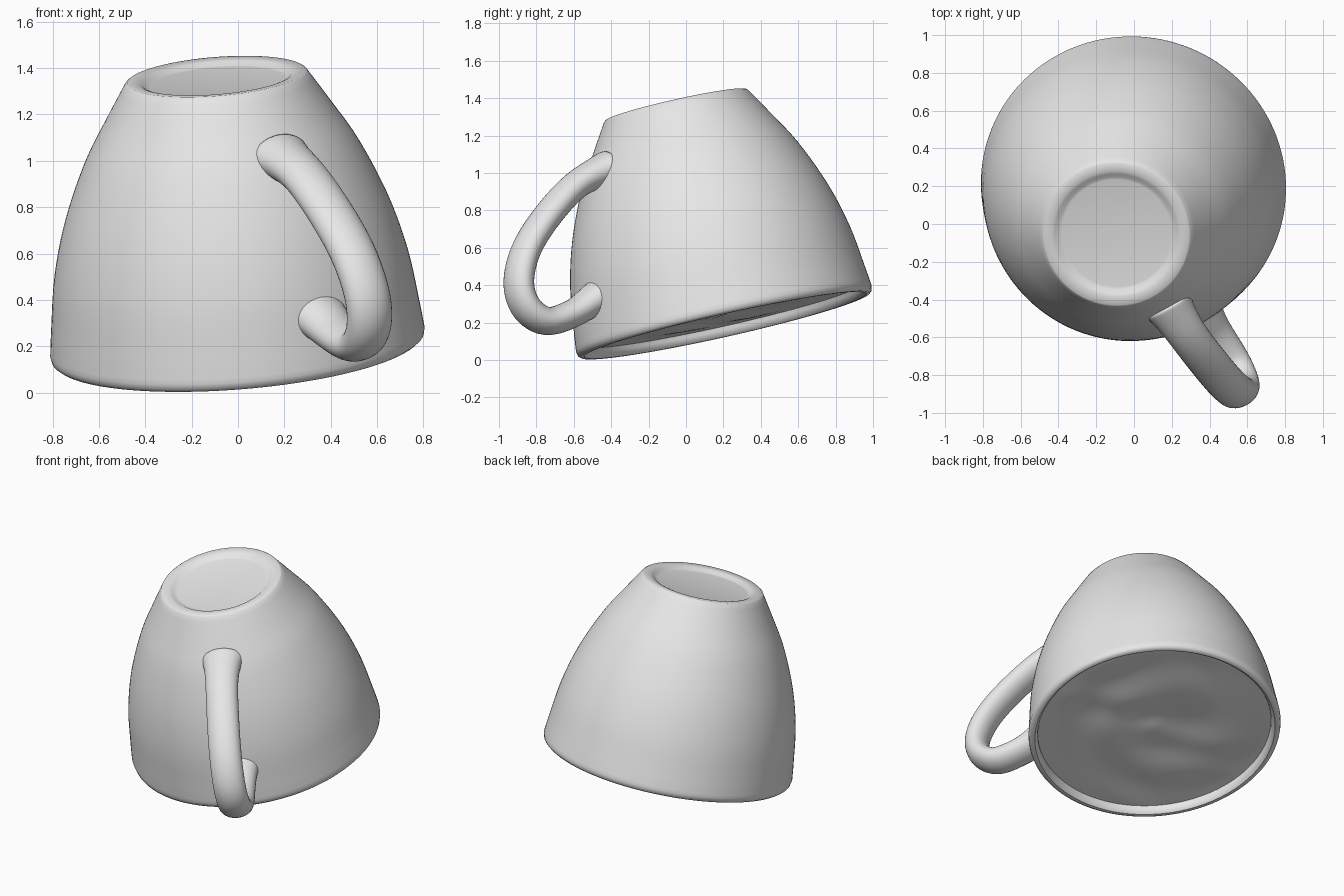
import bpy, bmesh, math
from mathutils import Vector, Matrix

cube = bpy.data.objects.get("Cube")
if cube:
    bpy.data.objects.remove(cube)

# One plain glaze for everything
glaze = bpy.data.materials.new("light_grey")
glaze.use_nodes = True
GREY = (0.8, 0.8, 0.8, 1)
glaze.diffuse_color = GREY
glaze.node_tree.nodes["Principled BSDF"].inputs["Base Color"].default_value = GREY

# Upturned, leaning cup: local z runs from the rim to the foot
AXIS = Vector((-0.078, -0.218, 0.973)).normalized()
LEAN = Matrix.Translation((0, 0.21, 0.186)) @ Vector((0, 0, 1)).rotation_difference(AXIS).to_matrix().to_4x4()


def make(name, bm, angle=40, levels=0):
    bmesh.ops.recalc_face_normals(bm, faces=bm.faces)
    mesh = bpy.data.meshes.new(name)
    bm.to_mesh(mesh)
    bm.free()
    mesh.materials.append(glaze)
    ob = bpy.data.objects.new(name, mesh)
    bpy.context.collection.objects.link(ob)
    ob.matrix_world = LEAN
    if levels:
        mod = ob.modifiers.new("smooth", 'SUBSURF')
        mod.levels = mod.render_levels = levels
    bpy.ops.object.select_all(action='DESELECT')
    ob.select_set(True)
    bpy.context.view_layer.objects.active = ob
    bpy.ops.object.shade_smooth_by_angle(angle=math.radians(angle))
    return ob


def bridge(bm, rings):
    for a, b in zip(rings, rings[1:]):
        n = len(a)
        for i in range(n):
            bm.faces.new((a[i], a[(i + 1) % n], b[(i + 1) % n], b[i]))


def lathe(bm, profile, sides, height=lambda x, y: 0):
    """Rings around local z for each (radius, height), capped at both ends."""
    rings = []
    for r, h in profile:
        ring = []
        for i in range(sides):
            a = math.tau * i / sides
            x, y = r * math.cos(a), r * math.sin(a)
            ring.append(bm.verts.new((x, y, h + height(x, y))))
        rings.append(ring)
    bridge(bm, rings)
    return rings


def smooth_path(points, steps):
    """Catmull-Rom interpolation through the points."""
    pts = [Vector(p) for p in points]
    pts = [2 * pts[0] - pts[1]] + pts + [2 * pts[-1] - pts[-2]]
    out = []
    for a, b, c, d in zip(pts, pts[1:], pts[2:], pts[3:]):
        for k in range(steps):
            t = k / steps
            out.append(0.5 * (2 * b + (c - a) * t + (2 * a - 5 * b + 4 * c - d) * t * t
                              + (3 * b - a - 3 * c + d) * t ** 3))
    return out + [pts[-2]]


# Cup body: outer wall, rounded lip and inner wall
outer = smooth_path([(0.395, 1.204), (0.49, 1.05), (0.595, 0.87), (0.70, 0.62),
                     (0.765, 0.38), (0.797, 0.15), (0.81, 0.035)], 5)
foot = [(0.01, 1.185), (0.29, 1.185), (0.305, 1.188), (0.325, 1.203), (0.34, 1.208), (0.385, 1.211)]
lip = [(0.805, 0.012), (0.79, 0.0), (0.772, 0.0), (0.758, 0.012), (0.75, 0.035)]
inner = [(0.745, 0.2), (0.70, 0.45), (0.6, 0.75), (0.44, 1.03), (0.3, 1.12), (0.01, 1.13)]
bm = bmesh.new()
rings = lathe(bm, foot + [tuple(p) for p in outer] + lip + inner, 128)
bm.faces.new(rings[0])
bm.faces.new(rings[-1])
make("cup_body", bm)


# Rippled surface of the contents, just inside the rim
def ripple(x, y):
    r = math.hypot(x, y)
    fade = max(0, 1 - (r / 0.75) ** 4)
    return fade * (0.006 * math.sin(13 * r + 3 * x - 2 * y)
                   + 0.004 * math.sin(9 * x + 4 * math.sin(5 * y)))


bm = bmesh.new()
rings = lathe(bm, [(0.01 + 0.742 * k / 30, 0.055) for k in range(31)], 96, ripple)
bm.faces.new(rings[0])
make("contents_surface", bm)

# Handle: oval section swept along a loop in a plane through the axis
path = smooth_path([(0.49, 0.935), (0.57, 0.925), (0.736, 0.87), (0.957, 0.72), (1.11, 0.571),
                    (1.19, 0.41), (1.173, 0.273), (1.069, 0.187), (0.902, 0.205),
                    (0.78, 0.25), (0.70, 0.275)], 3)
azimuth = math.radians(-60.5)
radial = Vector((math.cos(azimuth), math.sin(azimuth), 0))
across = Vector((-math.sin(azimuth), math.cos(azimuth), 0))
up = Vector((0, 0, 1))
SIDES = 16
bm = bmesh.new()
rings = []
for i, p in enumerate(path):
    d = (path[min(i + 1, len(path) - 1)] - path[max(i - 1, 0)]).normalized()
    normal = radial * -d.y + up * d.x
    end = min(i, len(path) - 1 - i)
    flare = 1 + 0.4 * max(0, 1 - end / 6) ** 1.5
    centre = radial * p.x + up * p.y
    rings.append([bm.verts.new(centre + flare * (
        across * 0.107 * math.cos(math.tau * k / SIDES)
        + normal * 0.077 * math.sin(math.tau * k / SIDES))) for k in range(SIDES)])
bridge(bm, rings)
bm.faces.new(rings[0])
bm.faces.new(rings[-1])
make("handle", bm, 60, 1)
